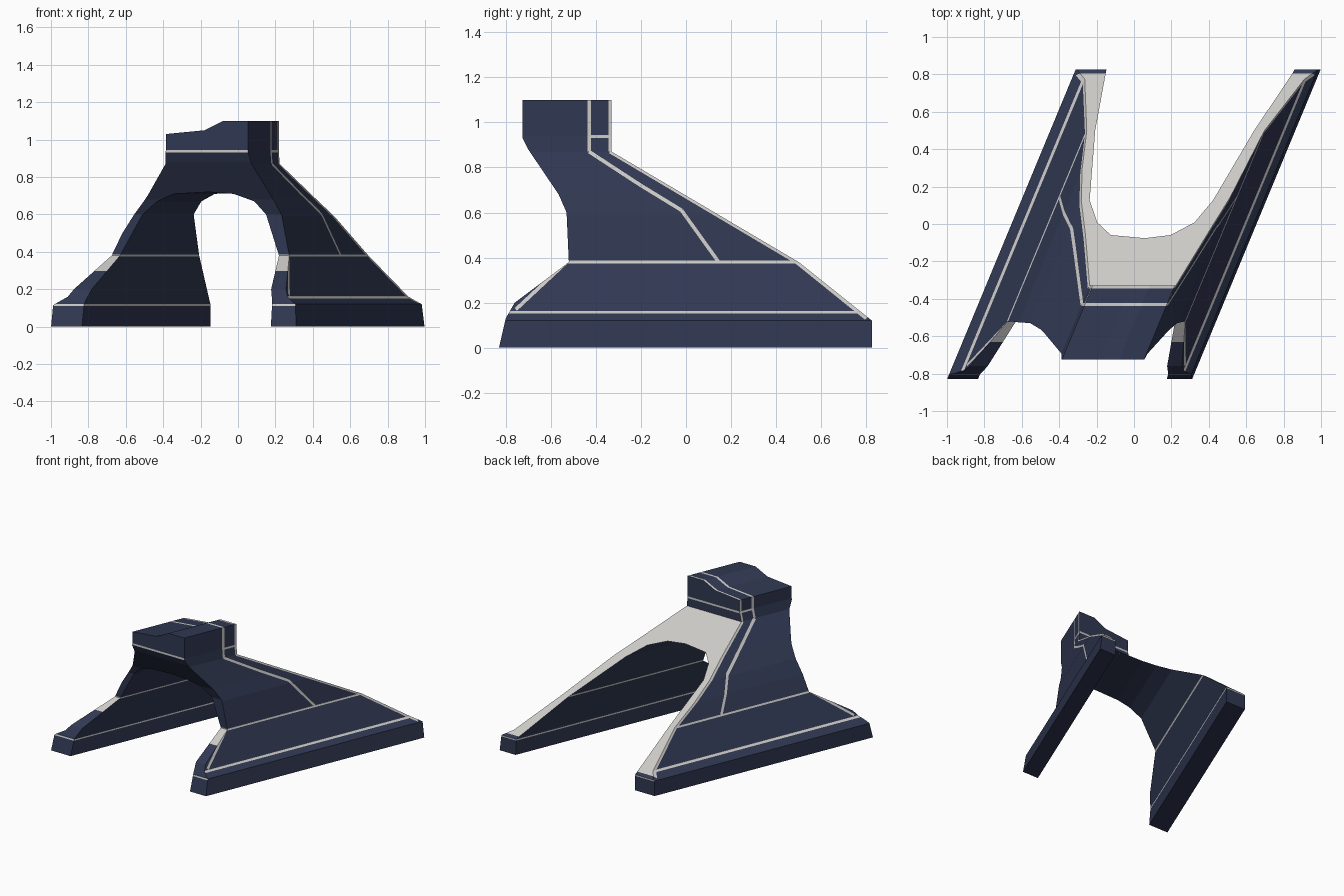
import bpy, bmesh
from mathutils import Matrix, Vector

if "Cube" in bpy.data.objects:
    bpy.data.objects.remove(bpy.data.objects["Cube"])

SKEW = 0.415  # sideways drift of the whole arch per unit of depth


def material(name, rgb):
    m = bpy.data.materials.new(name)
    m.diffuse_color = (*rgb, 1)
    m.use_nodes = True
    m.node_tree.nodes["Principled BSDF"].inputs["Base Color"].default_value = m.diffuse_color
    return m


def prism(name, pts, axis, lo, hi):
    """Extrude a (horizontal, z) outline along 'x' or 'y'."""
    bm = bmesh.new()
    put = (lambda a, z, d: (d, a, z)) if axis == 'x' else (lambda a, z, d: (a, d, z))
    face = bm.faces.new([bm.verts.new(put(a, z, lo)) for a, z in pts])
    new = bmesh.ops.extrude_face_region(bm, geom=[face])['geom']
    offset = Vector(put(0, 0, hi - lo))
    bmesh.ops.translate(bm, vec=offset, verts=[g for g in new if isinstance(g, bmesh.types.BMVert)])
    bmesh.ops.recalc_face_normals(bm, faces=bm.faces)
    mesh = bpy.data.meshes.new(name)
    bm.to_mesh(mesh)
    bm.free()
    ob = bpy.data.objects.new(name, mesh)
    bpy.context.collection.objects.link(ob)
    return ob


# Cross-section of the arch: outer wall, stepped top, then the inner opening
outer_left = [(-.655, 0), (-.655, .115), (-.585, .16), (-.46, .38), (-.40, .5),
              (-.335, .6), (-.235, .71), (-.10, .87), (-.085, .94)]
top = [(-.085, 1.03), (.12, 1.05), (.18, 1.08), (.22, 1.1), (.355, 1.1)]
outer_right = [(.355, .94), (.36, .87), (.42, .69), (.455, .59), (.49, .38),
               (.59, .16), (.64, .12), (.655, 0)]
opening = [(.52, 0), (.515, .13), (.435, .38), (.37, .6), (.32, .67), (.22, .71), (.09, .72),
           (-.10, .71), (-.20, .67), (-.29, .6), (-.415, .38), (-.49, .12), (-.49, 0)]
arch = prism('arch', outer_left + top + outer_right + opening, 'y', -1, 1)

# Side outline trims the front and back
side = [(-.83, 0), (-.8, .13), (-.76, .2), (-.52, .38), (-.53, .6), (-.565, .68), (-.70, .88),
        (-.725, .93), (-.725, 1.2), (-.33, 1.2), (-.33, .87), (.5, .38), (.8, .14), (.825, .12), (.825, 0)]
cutter = prism('side_cutter', side, 'x', -1, 1)
cutter.hide_render = True
mod = arch.modifiers.new('trim', 'BOOLEAN')
mod.operation, mod.object, mod.solver = 'INTERSECT', cutter, 'EXACT'
bpy.context.view_layer.objects.active = arch
bpy.ops.object.modifier_apply(modifier=mod.name)
bpy.data.objects.remove(cutter)

arch.data.materials.clear()
arch.data.materials.append(material('navy', (.03, .04, .085)))
arch.data.materials.append(material('trim_grey', (.6, .59, .57)))

bm = bmesh.new()
bm.from_mesh(arch.data)
bmesh.ops.triangulate(bm, faces=bm.faces)
for f in bm.faces:
    f.material_index = 0


def cut(co, no):
    bmesh.ops.bisect_plane(bm, geom=bm.verts[:] + bm.edges[:] + bm.faces[:], dist=1e-5, plane_co=co, plane_no=no)


def is_wall(f):
    return abs(f.normal.y) < .02 and f.normal.x * (f.calc_center_median().x - .1) > 0


def stripe(p, q, half, test):
    """Colour a straight band between two (y, z) points on the faces passing test."""
    a, b = Vector((0, *p)), Vector((0, *q))
    along = (b - a).normalized()
    across = Vector((0, -along.z, along.y))
    for s in (-1, 1):
        cut(a + across * half * s, across)
    cut(a, along)
    cut(b, along)
    bm.normal_update()
    for f in bm.faces:
        d = f.calc_center_median() - a
        if abs(d.dot(across)) < half and 0 < d.dot(along) < (b - a).length and test(f):
            f.material_index = 1


# Level bands round the legs, the feet and the neck
stripe((-.9, .38), (.9, .38), .006, lambda f: True)
stripe((-.9, .157), (.9, .157), .006, is_wall)
stripe((-.9, .115), (.9, .115), .005, lambda f: not is_wall(f))
stripe((-.9, .937), (.9, .937), .007, lambda f: abs(f.normal.y) > .5)
stripe((-.43, .937), (-.33, .937), .007, is_wall)

# Bands over the neck and down the outer walls
over_top = lambda f: is_wall(f) or f.normal.z > .5
for path in ([(-.43, 1.12), (-.43, .87), (-.2, .72), (-.02, .61), (.145, .38)],
             [(-.337, 1.12), (-.337, .87), (.49, .38), (.8, .13)],
             [(-.755, .17), (-.53, .38)]):
    for p, q in zip(path, path[1:]):
        stripe(p, q, .008, over_top)

# Slant the arch sideways
shear = Matrix.Identity(4)
shear[0][1] = SKEW
bm.transform(shear)
bmesh.ops.recalc_face_normals(bm, faces=bm.faces)
bm.to_mesh(arch.data)
bm.free()
arch.data.shade_flat()
